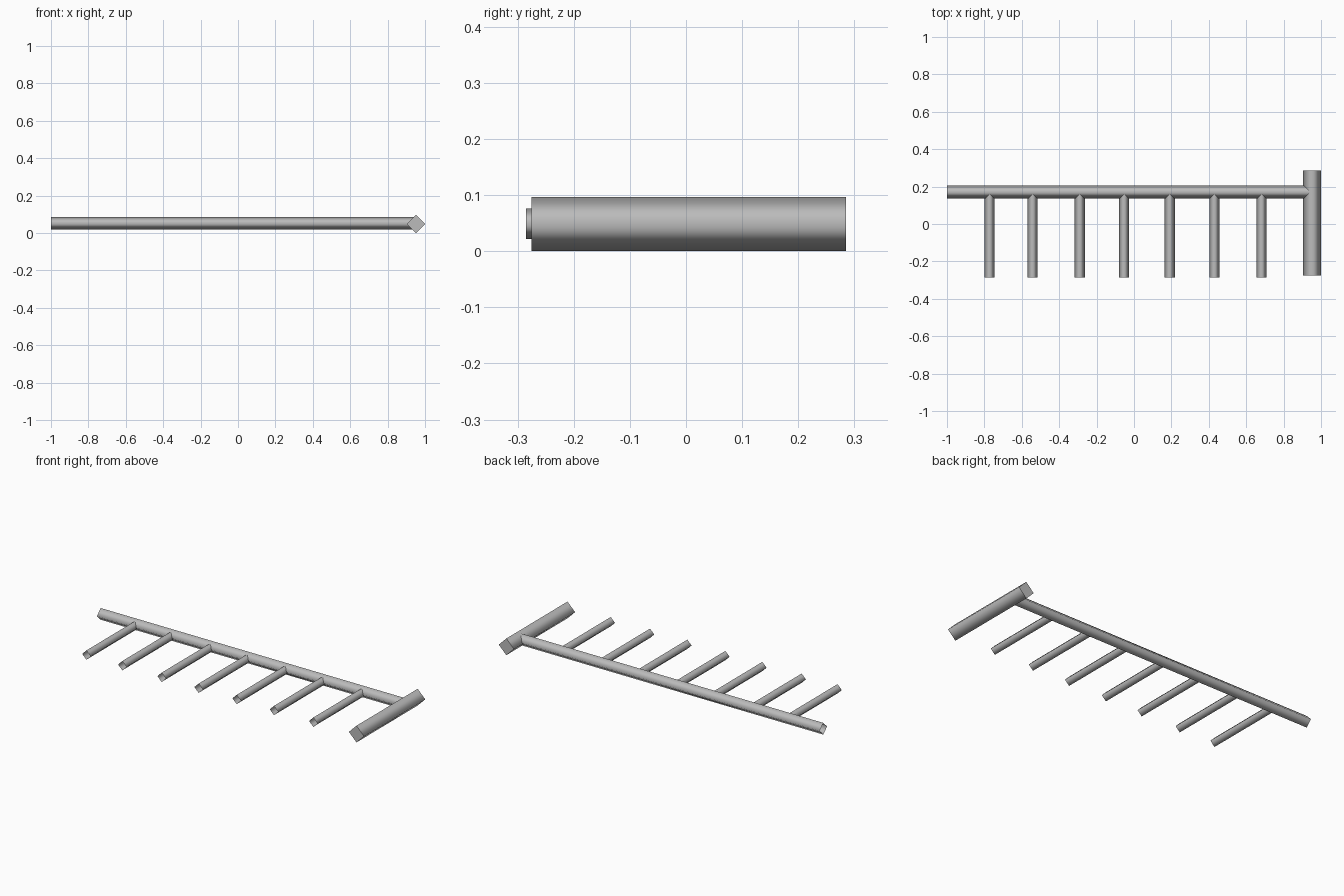
import bpy
import bmesh
from mathutils import Vector

cube = bpy.data.objects.get("Cube")
if cube:
    bpy.data.objects.remove(cube, do_unlink=True)

metal = bpy.data.materials.new("grey metal")
metal.use_nodes = True
metal.diffuse_color = (0.5, 0.5, 0.5, 1)
metal.node_tree.nodes["Principled BSDF"].inputs["Base Color"].default_value = (0.5, 0.5, 0.5, 1)


def bar(name, start, end, radius, capped=False):
    """Four-sided bar standing on its edge, smooth along its sides."""
    start, end = Vector(start), Vector(end)
    up = Vector((0, 0, 1))
    side = (end - start).normalized().cross(up)
    corners = [up * radius, side * radius, -up * radius, -side * radius]
    bm = bmesh.new()
    rings = [[bm.verts.new(p + c) for c in corners] for p in (start, end)]
    for i in range(4):
        j = (i + 1) % 4
        face = bm.faces.new((rings[0][i], rings[0][j], rings[1][j], rings[1][i]))
        face.smooth = True
    if capped:
        # Separate flat ends keep the side shading clean
        for p in (start, end):
            bm.faces.new([bm.verts.new(p + c) for c in corners])
    bmesh.ops.recalc_face_normals(bm, faces=bm.faces[:])
    # Make every face point away from the bar's centre
    middle = (start + end) / 2
    for face in bm.faces:
        if face.normal.dot(face.calc_center_median() - middle) < 0:
            face.normal_flip()
    mesh = bpy.data.meshes.new(name)
    bm.to_mesh(mesh)
    bm.free()
    mesh.materials.append(metal)
    obj = bpy.data.objects.new(name, mesh)
    bpy.context.collection.objects.link(obj)
    return obj


# Thick end bar, long rail and the row of open prongs
bar("end_bar", (0.952, -0.275, 0.0485), (0.952, 0.285, 0.0485), 0.0485, capped=True)
bar("long_rail", (-1, 0.171, 0.0525), (0.95, 0.171, 0.0525), 0.034)
for n, x in enumerate((-0.772, -0.542, -0.29, -0.053, 0.191, 0.43, 0.682), 1):
    bar(f"prong_{n}", (x, 0.171, 0.049), (x, -0.285, 0.049), 0.027)
